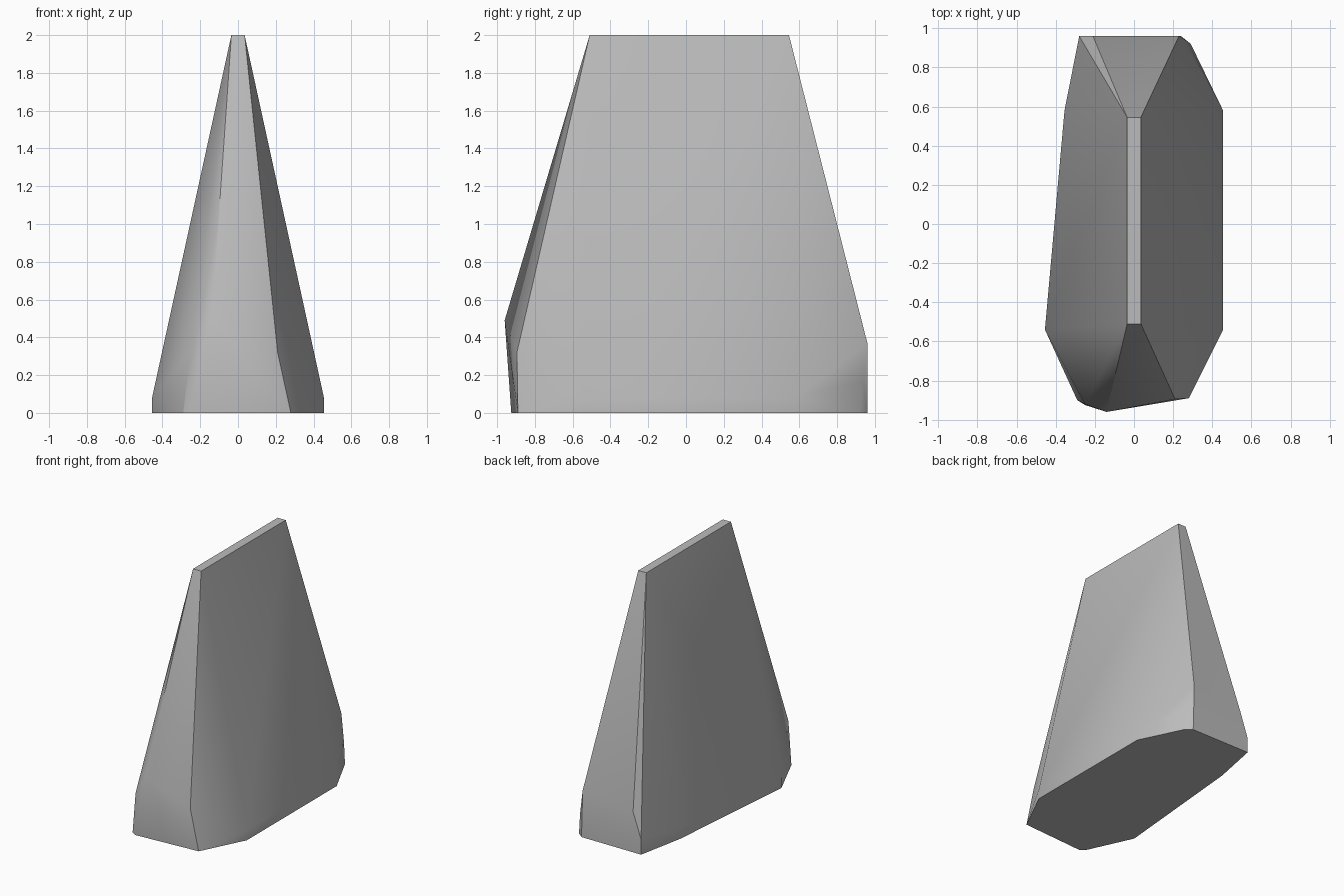
import bpy, bmesh, math

cube = bpy.data.objects.get("Cube")
if cube:
    bpy.data.objects.remove(cube, do_unlink=True)

# Stone grey
grey = bpy.data.materials.new("stone grey")
grey.use_nodes = True
colour = (0.5, 0.5, 0.5, 1)
grey.diffuse_color = colour
grey.node_tree.nodes["Principled BSDF"].inputs["Base Color"].default_value = colour

# Footprint, walked around the base
base = [(-.28, .96), (.24, .96), (.29, .92), (.455, .58), (.455, -.54), (.28, -.89),
        (-.25, -.925), (-.29, -.9), (-.455, -.54), (-.355, .58)]
points = [(x, y, 0) for x, y in base]

# Low rim of the long sides
points += [(x, y, .08) for x, y in base if abs(y) < .6]

# Shoulders of the front and back ends
points += [(-.14, -.96, .49), (.21, -.895, .32), (-.25, -.92, .33),
           (.23, .96, .37), (-.21, .96, .32), (-.28, .96, .12), (.27, .935, .17)]

# Narrow flat ridge
points += [(x, y, 2) for x in (-.035, .035) for y in (-.51, .545)]

# Wrap the points in a faceted block
bm = bmesh.new()
for p in points:
    bm.verts.new(p)
hull = bmesh.ops.convex_hull(bm, input=bm.verts)
loose = [v for v in bm.verts if not v.link_faces]
bmesh.ops.delete(bm, geom=loose, context='VERTS')
bmesh.ops.dissolve_limit(bm, angle_limit=math.radians(0.5), verts=bm.verts, edges=bm.edges)
bmesh.ops.recalc_face_normals(bm, faces=bm.faces)
mesh = bpy.data.meshes.new("wedge_stone")
bm.to_mesh(mesh)
bm.free()
mesh.materials.append(grey)

stone = bpy.data.objects.new("wedge_stone", mesh)
bpy.context.collection.objects.link(stone)
bpy.context.view_layer.objects.active = stone
stone.select_set(True)
bpy.ops.object.shade_smooth_by_angle(angle=math.radians(30))
